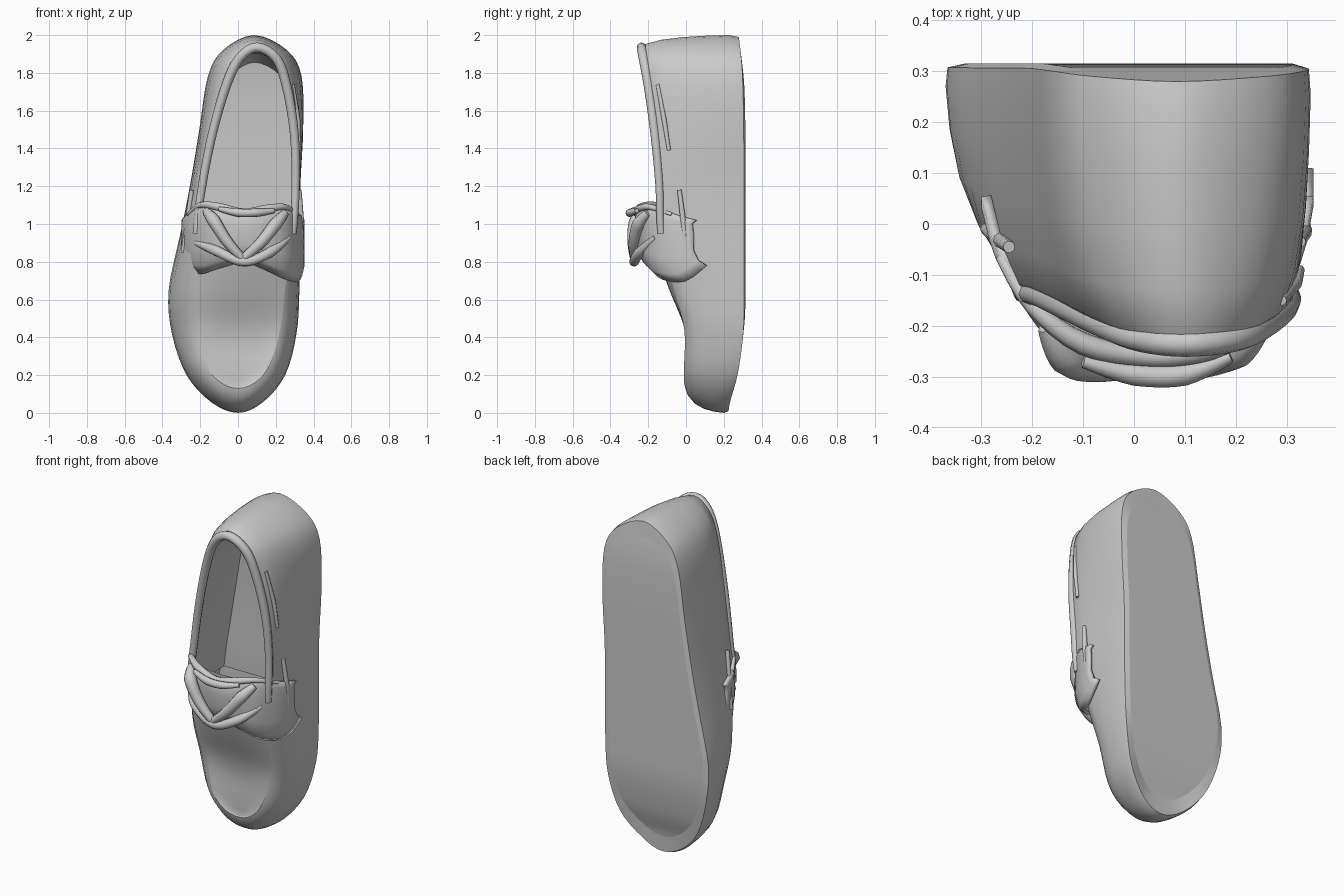
import bpy, math
from mathutils import Vector

if "Cube" in bpy.data.objects:
    bpy.data.objects.remove(bpy.data.objects["Cube"])

# stations toe -> heel: (z, x left, x right, y)
SOLE = [(.0, 0, 0, .23), (.055, -.14, .13, .24), (.2, -.272, .25, .28), (.42, -.35, .31, .31),
        (.65, -.367, .325, .315), (.95, -.305, .328, .315), (1.2, -.255, .33, .315),
        (1.5, -.205, .345, .315), (1.78, -.16, .337, .31), (1.92, -.08, .26, .30), (2.0, .085, .085, .29)]
TOP = [(.13, 0, 0, .0), (.16, -.09, .09, -.01), (.25, -.165, .165, -.01), (.45, -.2, .225, -.01),
       (.67, -.215, .25, -.07), (.95, -.22, .29, -.13), (1.2, -.19, .305, -.14),
       (1.48, -.135, .298, -.165), (1.74, -.06, .255, -.2), (1.88, .01, .2, -.225), (1.935, .1, .1, -.235)]
SUB = 4


def catmull(pts, sub, closed=False):
    n, out = len(pts), []
    for i in range(n if closed else n - 1):
        if closed:
            p = [pts[(i + k) % n] for k in (-1, 0, 1, 2)]
        else:
            p = [pts[min(max(i + k, 0), n - 1)] for k in (-1, 0, 1, 2)]
        for s in range(sub):
            t = s / sub
            out.append(.5 * (2 * p[1] + (p[2] - p[0]) * t + (2 * p[0] - 5 * p[1] + 4 * p[2] - p[3]) * t ** 2
                             + (3 * p[1] - p[0] - 3 * p[2] + p[3]) * t ** 3))
    if not closed:
        out.append(pts[-1].copy())
    return out


def outline(st):
    right = [Vector((r, y, z)) for z, l, r, y in st]
    left = [Vector((l, y, z)) for z, l, r, y in st[1:-1]]
    return catmull(right + left[::-1], SUB, True)


sole, top = outline(SOLE), outline(TOP)
N = len(sole)


def ring(u, v, scale=1.0, cx=0.0):
    """Blend sole outline to top outline: u in plan, v in height."""
    out = []
    for a, b in zip(sole, top):
        p = a.lerp(b, u)
        out.append(Vector((cx + (p.x - cx) * scale, a.y + (b.y - a.y) * v, 1 + (p.z - 1) * scale)))
    return out


def finish(ob, angle=50):
    bpy.ops.object.select_all(action='DESELECT')
    ob.select_set(True)
    bpy.context.view_layer.objects.active = ob
    bpy.ops.object.shade_smooth_by_angle(angle=math.radians(angle))


def make(name, verts, faces, angle=50, thick=0):
    me = bpy.data.meshes.new(name)
    me.from_pydata([tuple(v) for v in verts], [], faces)
    me.validate()
    ob = bpy.data.objects.new(name, me)
    bpy.context.collection.objects.link(ob)
    if thick:
        m = ob.modifiers.new("thickness", 'SOLIDIFY')
        m.thickness, m.offset = thick, 0
    finish(ob, angle)
    return ob


def grid_faces(rows, cols):
    return [(r * cols + c, r * cols + c + 1, (r + 1) * cols + c + 1, (r + 1) * cols + c)
            for r in range(rows - 1) for c in range(cols - 1)]


def ladder(base, first, last):
    """Cap a ring by joining right points with their left partners."""
    fs = []
    for j in range(first, last):
        f = [base + j, base + j + 1, base + (N - j - 1) % N, base + (N - j) % N]
        fs.append(tuple(dict.fromkeys(f)))
    return fs


def tube(name, pts, radii, flat=1.0, closed=False):
    cu = bpy.data.curves.new(name, 'CURVE')
    cu.dimensions, cu.bevel_depth, cu.bevel_resolution, cu.use_fill_caps = '3D', 1, 2, True
    sp = cu.splines.new('POLY')
    sp.points.add(len(pts) - 1)
    for i, (q, p) in enumerate(zip(sp.points, pts)):
        q.co = (*p, 1)
        f = i / (len(pts) - 1) * (len(radii) - 1)
        k = min(int(f), len(radii) - 2)
        q.radius = radii[k] + (radii[k + 1] - radii[k]) * (f - k)
    ob = bpy.data.objects.new(name, cu)
    bpy.context.collection.objects.link(ob)
    bpy.ops.object.select_all(action='DESELECT')
    ob.select_set(True)
    bpy.context.view_layer.objects.active = ob
    bpy.ops.object.convert(target='MESH')
    finish(bpy.context.object, 60)


def smooth_path(*pts):
    return catmull([Vector(p) for p in pts], 6)


# outer shell: sole plus side wall
rings = [ring(0, 0, .9), ring(0, .02, .99), ring(0, .12), ring(.05, .35), ring(.16, .58),
         ring(.38, .8), ring(.72, .96), ring(1, 1)]
faces = [(r * N + j, r * N + (j + 1) % N, (r + 1) * N + (j + 1) % N, (r + 1) * N + j)
         for r in range(len(rings) - 1) for j in range(N)] + ladder(0, 0, N // 2)
make("shoe_shell", [v for r in rings for v in r], faces)

# apron panel over the toes
end = max(j for j in range(N // 2) if top[j].z < 1.1)
C = 13
verts = []
for j in range(end + 1):
    a, b = top[j], top[(N - j) % N]
    bulge = .075 * max(0, (a.z - .35) / .75)
    dip = .02 * min(1, j / 4) * max(0, 1 - a.z)
    for c in range(C):
        t = c / (C - 1)
        p = a.lerp(b, t)
        p.y += (dip - bulge) * math.sin(math.pi * t) ** .8
        verts.append(p)
make("apron", verts, grid_faces(end + 1, C))

# lining and insole behind the opening
start = min(j for j in range(N // 2) if top[j].z > .85)
js = range(start, N - start + 1)
inner = [ring(1, 1), ring(.75, .75, .95, .07), ring(.5, .4, .92, .07), ring(.42, .25, .88, .07)]
verts = [r[j] for r in inner for j in js]
n = len(js)
faces = grid_faces(len(inner), n)
b = (len(inner) - 1) * n
for k in range(n // 2):
    faces.append(tuple(dict.fromkeys((b + k, b + k + 1, b + n - 2 - k, b + n - 1 - k))))
make("lining", verts, [f for f in faces if len(f) > 2])

# rolled collar around the opening
tube("collar", [top[j] for j in range(end - 2, N - end + 3)], [.02, .026, .026, .02])

# saddle strap: (x, z low, z high, y)
STRAP = [(-.29, .84, 1.02, .04), (-.262, .78, 1.05, -.06), (-.2, .74, 1.1, -.155), (-.1, .77, 1.09, -.23),
         (.03, .8, 1.06, -.255), (.15, .76, 1.08, -.24), (.25, .71, 1.09, -.185), (.317, .7, 1.05, -.07),
         (.342, .78, 1.02, .04)]
PROFILE = [(0, .07), (.12, .025), (.35, 0), (.7, .0), (.92, -.005), (1, .015)]
cols = []
for k, dy in PROFILE:
    cols.append(catmull([Vector((x, y + dy, lo + (hi - lo) * k)) for x, lo, hi, y in STRAP], 3))
make("saddle_strap", [p for c in cols for p in c], grid_faces(len(cols), len(cols[0])), 60, .02)

# rolled upper edge of the strap
tube("strap_edge", catmull([Vector((x, y - .005, hi)) for x, lo, hi, y in STRAP[1:-1]], 4), [.01, .022, .022, .01])

# tied bow: two folds, a lower loop and a knot
tube("bow_fold_left", smooth_path((-.17, -.2, 1.07), (-.13, -.265, 1.02), (-.06, -.28, .91), (.02, -.275, .82)),
     [.02, .035, .03, .022])
tube("bow_fold_right", smooth_path((.25, -.2, 1.06), (.2, -.25, 1.0), (.12, -.275, .9), (.03, -.275, .82)),
     [.02, .035, .03, .022])
tube("bow_loop", smooth_path((-.22, -.13, .9), (-.12, -.235, .86), (.03, -.275, .8), (.17, -.245, .85), (.27, -.16, .93)),
     [.015, .028, .026, .028, .015])
tube("bow_top", smooth_path((-.1, -.27, 1.08), (.0, -.295, 1.06), (.1, -.295, 1.06), (.19, -.26, 1.07)),
     [.012, .022, .022, .012])

# laces along the sides
tube("side_lace_right", [(.325, -.035, 1.18), (.335, -.015, 1.02), (.333, .0, .87)], [.012, .015, .012])
tube("side_lace_left", [(-.245, -.045, 1.18), (-.265, -.03, 1.02), (-.29, -.01, .85)], [.012, .015, .012])
tube("heel_lace_right", [(.29, -.15, 1.74), (.318, -.115, 1.55), (.325, -.09, 1.39)], [.01, .013, .01])
